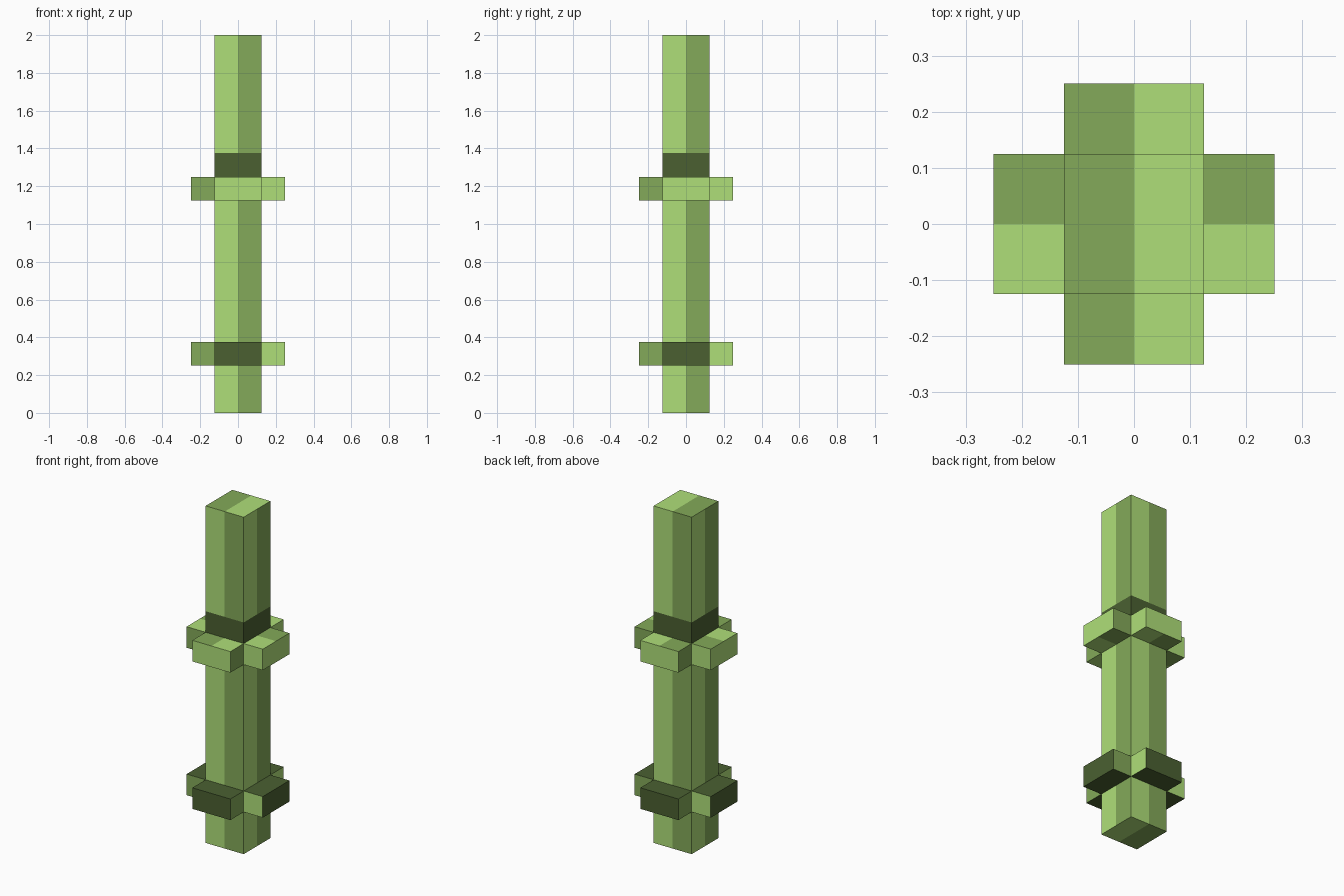
import bpy, bmesh
from mathutils import Vector, Matrix

cube = bpy.data.objects.get("Cube")
if cube:
    bpy.data.objects.remove(cube, do_unlink=True)

HALF = 0.125   # half width of the stalk and the thickness of every arm
UP = Vector((0, 0, 1))
LIGHT, MID, DARK = range(3)


def material(name, colour):
    mat = bpy.data.materials.new(name)
    mat.use_nodes = True
    mat.diffuse_color = (*colour, 1)
    mat.node_tree.nodes["Principled BSDF"].inputs["Base Color"].default_value = (*colour, 1)
    return mat


materials = [
    material("light green", (0.43, 0.74, 0.19)),
    material("mid green", (0.23, 0.4, 0.1)),
    material("dark green", (0.07, 0.118, 0.031)),
]


def box(name, centre, size, cuts, rule):
    """Box sliced by planes (point, normal); each face is coloured by rule."""
    bm = bmesh.new()
    place = Matrix.Translation(centre) @ Matrix.Diagonal((*size, 1))
    bmesh.ops.create_cube(bm, size=1, matrix=place)
    for point, normal in cuts:
        bmesh.ops.bisect_plane(bm, geom=bm.verts[:] + bm.edges[:] + bm.faces[:],
                               plane_co=point, plane_no=normal)
    bm.normal_update()
    for face in bm.faces:
        face.material_index = rule(face.calc_center_median(), face.normal)
    mesh = bpy.data.meshes.new(name)
    bm.to_mesh(mesh)
    bm.free()
    for mat in materials:
        mesh.materials.append(mat)
    bpy.context.collection.objects.link(bpy.data.objects.new(name, mesh))


# Stalk: each side half light, half mid, with a dark band above the upper node
def stalk_rule(c, n):
    if abs(n.z) > 0.5:
        return LIGHT if c.x > 0 else MID
    if 1.25 < c.z < 1.375:
        return DARK
    return LIGHT if c.dot(UP.cross(n)) < 0 else MID


origin = Vector((0, 0, 0))
box("stalk", (0, 0, 1), (2 * HALF, 2 * HALF, 2),
    [(origin, (1, 0, 0)), (origin, (0, 1, 0)),
     ((0, 0, 1.25), UP), ((0, 0, 1.375), UP)], stalk_rule)


# Nodes: four short arms each, the lower one mostly dark
def arm_rule(out, lower):
    def rule(c, n):
        if abs(n.z) > 0.5:
            if lower:
                return DARK
            return LIGHT if (c.y < 0 if out.x else c.x > 0) else MID
        if abs(n.dot(out)) > 0.5:
            return DARK if lower else LIGHT
        return LIGHT if c.dot(UP.cross(n)) > 0 else MID
    return rule


arms = {"front": (0, -1, 0), "back": (0, 1, 0), "left": (1, 0, 0), "right": (-1, 0, 0)}
for node, z in (("lower", 0.3125), ("upper", 1.1875)):
    for side, direction in arms.items():
        out = Vector(direction)
        across = UP.cross(out)
        size = (HALF, 2 * HALF, HALF) if out.x else (2 * HALF, HALF, HALF)
        box(f"{node}_node_{side}_arm", out * 1.5 * HALF + UP * z, size,
            [(origin, across)], arm_rule(out, node == "lower"))
